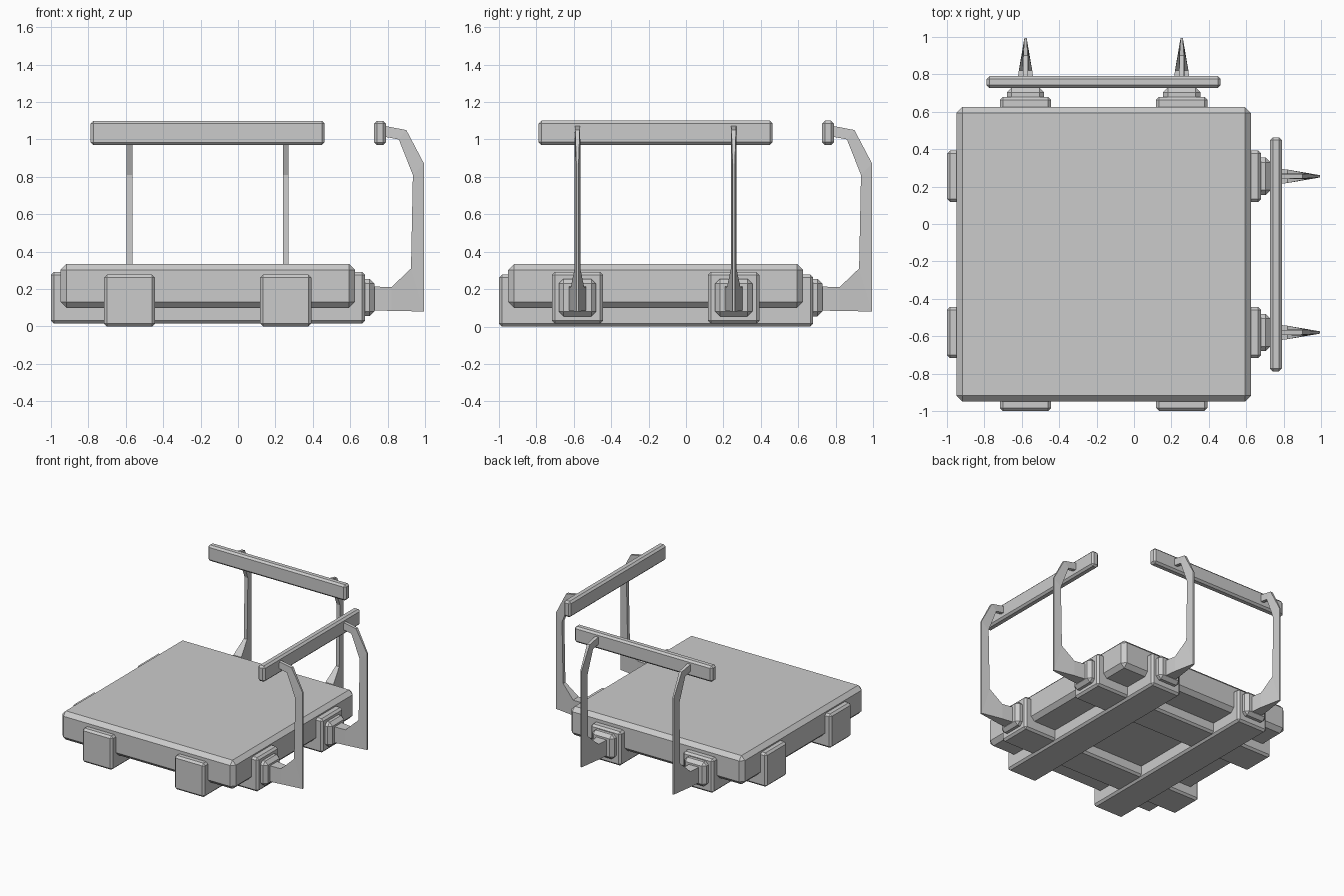
import bpy, bmesh
from mathutils import Vector

old = bpy.data.objects.get("Cube")
if old:
    bpy.data.objects.remove(old, do_unlink=True)

grey = bpy.data.materials.new("plain grey")
grey.use_nodes = True
grey.diffuse_color = (0.6, 0.6, 0.6, 1)
grey.node_tree.nodes["Principled BSDF"].inputs["Base Color"].default_value = (0.6, 0.6, 0.6, 1)


def finish(name, bm, swap):
    # swap reflects a part from the left side to the back side
    if swap:
        for v in bm.verts:
            v.co.x, v.co.y = v.co.y, v.co.x
    bmesh.ops.recalc_face_normals(bm, faces=bm.faces)
    mesh = bpy.data.meshes.new(name)
    bm.to_mesh(mesh)
    bm.free()
    mesh.materials.append(grey)
    obj = bpy.data.objects.new(name, mesh)
    bpy.context.collection.objects.link(obj)
    return obj


def block(name, low, high, bevel, swap=False):
    low, high = Vector(low), Vector(high)
    bm = bmesh.new()
    bmesh.ops.create_cube(bm, size=1)
    for v in bm.verts:
        v.co = (low + high) / 2 + v.co * (high - low)
    bmesh.ops.bevel(bm, geom=bm.edges[:], offset=bevel, segments=1,
                    affect='EDGES', clamp_overlap=True)
    return finish(name, bm, swap)


# Arm stations: outer x, z, half width, then inner x, z, half width
ARM = [
    (0.70, 0.085, 0.05, 0.70, 0.215, 0.05),
    (0.82, 0.084, 0.036, 0.82, 0.21, 0.036),
    (0.995, 0.08, 0.006, 0.925, 0.31, 0.015),
    (0.995, 0.87, 0.006, 0.935, 0.81, 0.015),
    (0.90, 1.05, 0.012, 0.86, 1.0, 0.015),
    (0.77, 1.075, 0.014, 0.77, 1.017, 0.014),
]


def arm(name, y, swap):
    bm = bmesh.new()
    rings = []
    for ox, oz, ow, ix, iz, iw in ARM:
        corners = [(ox, y - ow, oz), (ox, y + ow, oz), (ix, y + iw, iz), (ix, y - iw, iz)]
        rings.append([bm.verts.new(c) for c in corners])
    for a, b in zip(rings, rings[1:]):
        for i in range(4):
            j = (i + 1) % 4
            bm.faces.new((a[i], a[j], b[j], b[i]))
    bm.faces.new(rings[0])
    bm.faces.new(rings[-1])
    return finish(name, bm, swap)


# Deck
block("deck", (-0.95, -0.95, 0.10), (0.625, 0.625, 0.335), 0.032)

# Crossing beams, brackets, arms and rail for each of the two railed sides
for side, swap, base in (("left", False, 0.015), ("back", True, 0.0)):
    for n, y in enumerate((-0.58, 0.255), 1):
        block(f"{side}_beam_{n}", (-1, y - 0.137, base), (0.68, y + 0.137, base + 0.277), 0.016, swap)
        block(f"{side}_bracket_{n}", (0.60, y - 0.1, 0.055), (0.73, y + 0.1, 0.255), 0.026, swap)
        arm(f"{side}_arm_{n}", y, swap)
    block(f"{side}_rail", (0.727, -0.788, 0.97), (0.79, 0.463, 1.1), 0.015, swap)
